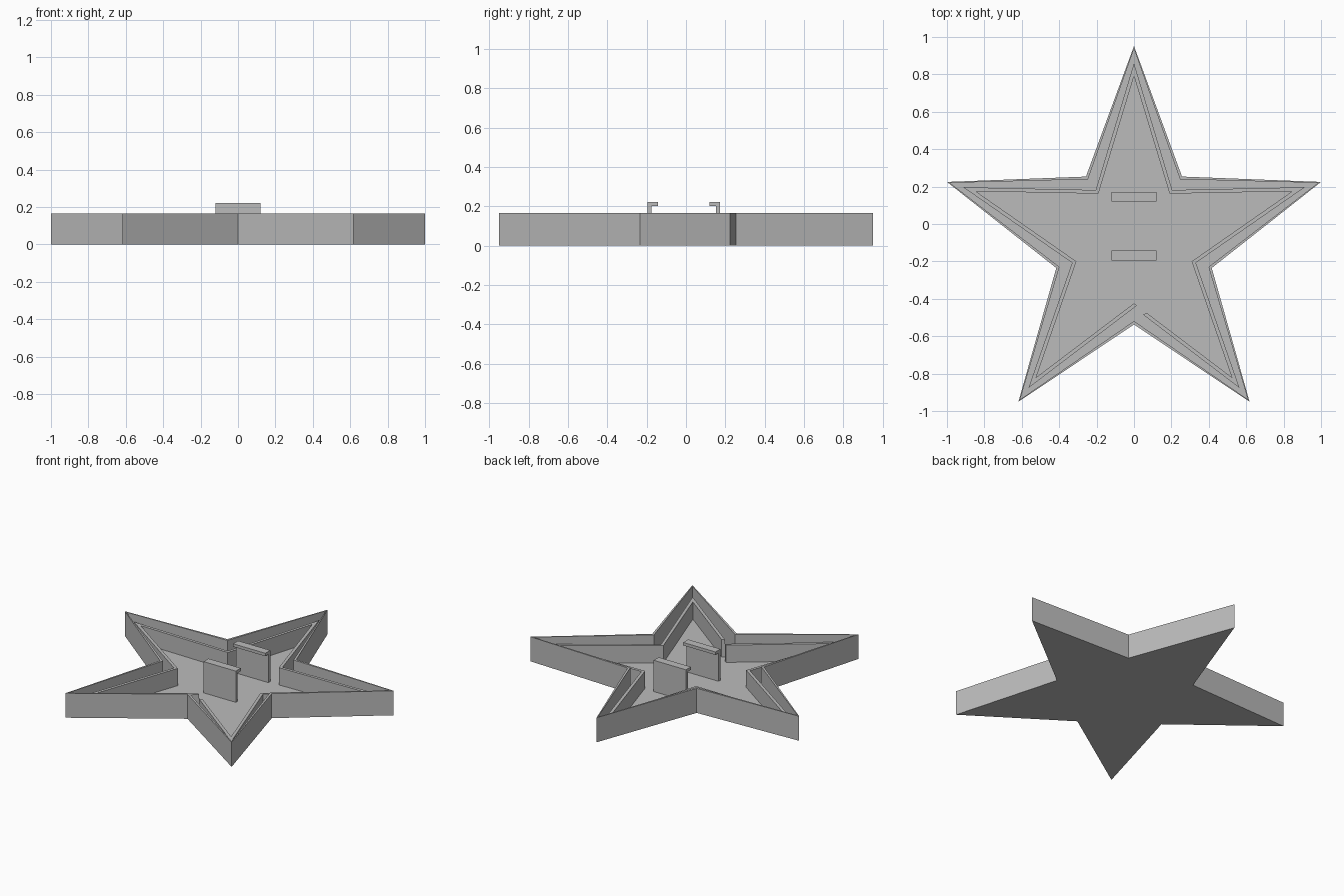
import bpy, bmesh
from math import sin, cos, pi
from mathutils import Vector

if "Cube" in bpy.data.objects:
    bpy.data.objects.remove(bpy.data.objects["Cube"], do_unlink=True)

GREY = (0.5, 0.5, 0.5, 1)
grey = bpy.data.materials.new("plain grey")
grey.use_nodes = True
grey.diffuse_color = GREY
grey.node_tree.nodes["Principled BSDF"].inputs["Base Color"].default_value = GREY

CENTRE_Y = -0.1
FLOOR, RIM, WALL, HOOK = 0.012, 0.165, 0.128, 0.222


def star(tip, notch):
    """Ten outline points, counter-clockwise from the front notch."""
    pts = []
    for i in range(10):
        a = -pi / 2 + i * pi / 5
        r = tip if i % 2 else notch
        pts.append(Vector((r * cos(a), CENTRE_Y + r * sin(a), 0)))
    return pts


def finish(name, bm):
    bmesh.ops.recalc_face_normals(bm, faces=bm.faces)
    mesh = bpy.data.meshes.new(name)
    bm.to_mesh(mesh)
    bm.free()
    mesh.materials.append(grey)
    obj = bpy.data.objects.new(name, mesh)
    bpy.context.collection.objects.link(obj)
    return obj


def ring(bm, pts, z):
    return [bm.verts.new((p.x, p.y, z)) for p in pts]


def bridge(bm, a, b, closed=True):
    n = len(a)
    for i in range(n if closed else n - 1):
        j = (i + 1) % n
        bm.faces.new((a[i], a[j], b[j], b[i]))


# Star tray: underside, outer side, thin rim, inner side and floor
bm = bmesh.new()
outline, inside = star(1.0515, 0.437), star(1.035, 0.419)
loops = [ring(bm, outline, 0), ring(bm, outline, RIM),
         ring(bm, inside, RIM), ring(bm, inside, FLOOR)]
for a, b in zip(loops, loops[1:]):
    bridge(bm, a, b)
bm.faces.new(loops[0])
bm.faces.new(loops[-1])
finish("star_tray", bm)


# Lower inner wall, left open beside the front notch
def open_path(tip, notch, start, end):
    p = star(tip, notch)
    first = p[0].lerp(p[1], start)
    last = p[0] + (p[9] - p[0]) * end
    return [first] + p[1:] + [last]


bm = bmesh.new()
outer = open_path(0.96, 0.348, 0.085, -0.028)
inner = open_path(0.89, 0.324, 0.13, 0)
loops = [ring(bm, outer, FLOOR), ring(bm, outer, WALL),
         ring(bm, inner, WALL), ring(bm, inner, FLOOR)]
for k in range(4):
    bridge(bm, loops[k], loops[(k + 1) % 4], closed=False)
for e in (0, -1):
    bm.faces.new([loop[e] for loop in loops])
finish("inner_wall", bm)


# Upright hooks: an L profile extruded across the tray
def hook(name, y, reach, thick=0.02, half=0.12):
    s = 1 if reach > 0 else -1
    profile = [(y, FLOOR), (y, HOOK), (y + reach, HOOK),
               (y + reach, HOOK - thick), (y + s * thick, HOOK - thick),
               (y + s * thick, FLOOR)]
    bm = bmesh.new()
    sides = [[bm.verts.new((x, py, pz)) for py, pz in profile]
             for x in (-half, half)]
    bridge(bm, *sides)
    for side in sides:
        bm.faces.new(side)
    finish(name, bm)


hook("front_hook", -0.195, 0.053)
hook("back_hook", 0.172, -0.053)
